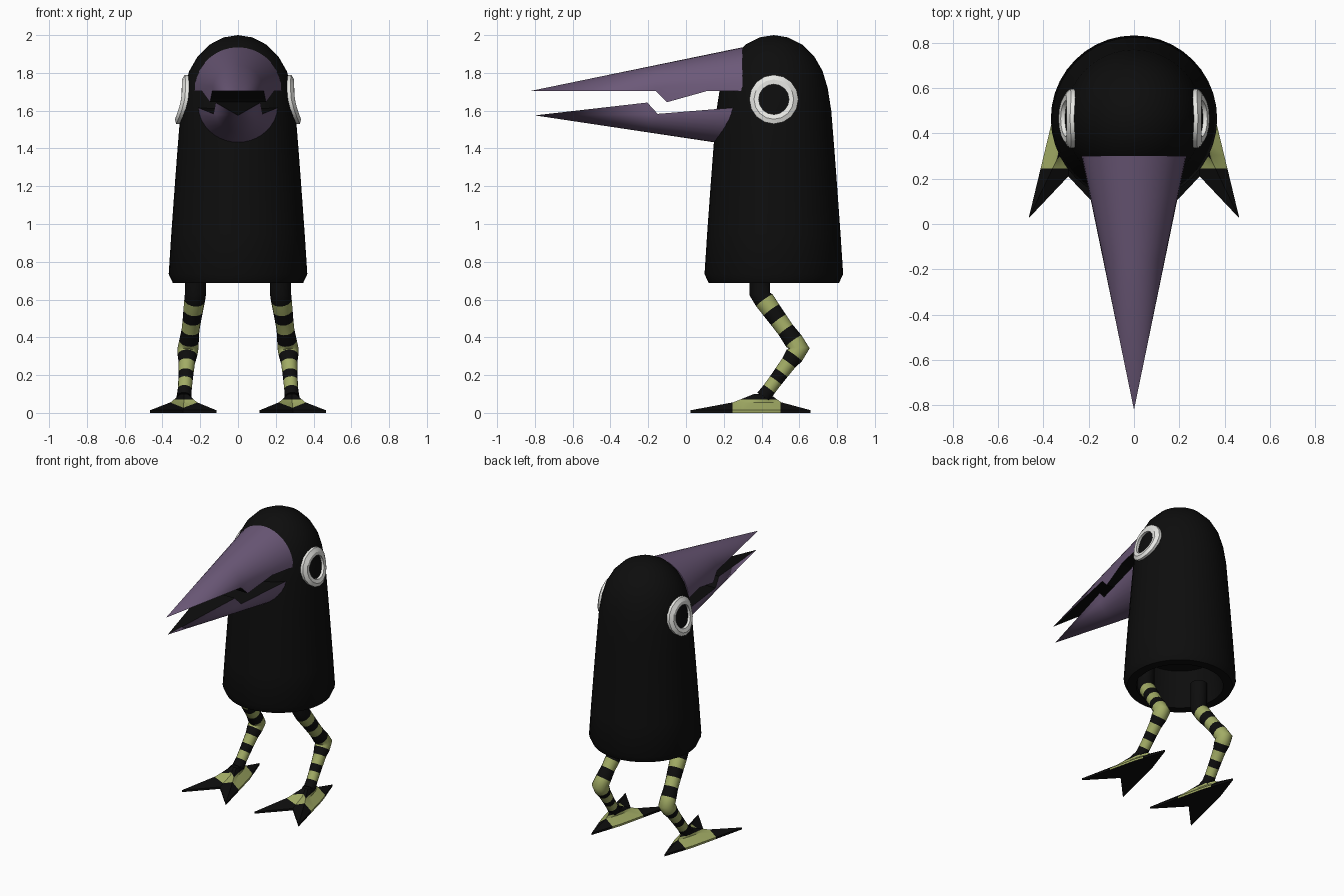
import bpy, bmesh
from math import sin, cos, pi, sqrt, radians
from mathutils import Vector

if "Cube" in bpy.data.objects:
    bpy.data.objects.remove(bpy.data.objects["Cube"])


def material(name, rgb):
    m = bpy.data.materials.new(name)
    m.use_nodes = True
    m.diffuse_color = (*rgb, 1)
    m.node_tree.nodes["Principled BSDF"].inputs["Base Color"].default_value = (*rgb, 1)
    return m


BLACK = material("black", (0.004, 0.004, 0.004))
PURPLE = material("dusky purple", (0.15, 0.1, 0.19))
LIME = material("dull lime", (0.36, 0.41, 0.13))
WHITE = material("off white", (0.8, 0.8, 0.77))


def finish(bm, name, mats, angle=35):
    bmesh.ops.remove_doubles(bm, verts=bm.verts, dist=1e-5)
    bmesh.ops.recalc_face_normals(bm, faces=bm.faces)
    me = bpy.data.meshes.new(name)
    bm.to_mesh(me)
    bm.free()
    for m in mats:
        me.materials.append(m)
    ob = bpy.data.objects.new(name, me)
    bpy.context.collection.objects.link(ob)
    bpy.ops.object.select_all(action="DESELECT")
    ob.select_set(True)
    bpy.context.view_layer.objects.active = ob
    bpy.ops.object.shade_smooth_by_angle(angle=radians(angle))
    return ob


def bridge(bm, a, b, mat=0, skip=0):
    """Join two vertex rings with quads, with a rule for the material."""
    n = len(a)
    for i in range(n - skip):
        j = (i + 1) % n
        f = bm.faces.new((a[i], a[j], b[j], b[i]))
        f.material_index = mat(i) if callable(mat) else mat


def ring(bm, points):
    return [bm.verts.new(p) for p in points]


# Body: turned bell with a hollow underside
CY = 0.465
OUTER = [(0.345, 0.688), (0.367, 0.735), (0.353, 0.95), (0.335, 1.2), (0.32, 1.4),
         (0.304, 1.6), (0.285, 1.72), (0.258, 1.81), (0.215, 1.885), (0.15, 1.95),
         (0.075, 1.988)]


def body_radius(z):
    for (r0, z0), (r1, z1) in zip(OUTER, OUTER[1:]):
        if z0 <= z <= z1:
            return r0 + (r1 - r0) * (z - z0) / (z1 - z0)
    return 0


bm = bmesh.new()
profile = [(0.26, 0.95), (0.285, 0.688)] + OUTER
rings = [ring(bm, [(r * cos(k * pi / 20), CY + r * sin(k * pi / 20), z) for k in range(40)])
         for r, z in profile]
for a, b in zip(rings, rings[1:]):
    bridge(bm, a, b)
bm.faces.new(rings[0])
top = bm.verts.new((0, CY, 2.0))
for i in range(40):
    bm.faces.new((rings[-1][i], rings[-1][(i + 1) % 40], top))
finish(bm, "body", [BLACK], 40)


# Beak halves: half cones with a toothed rim and a dark mouth face
def beak(name, stations, width, height, sign):
    """Each station is y, base height of the half cone, height of its rim."""
    tip = stations[0][0]
    n = 18
    bm = bmesh.new()
    rings = []
    for y, base, rim in stations:
        w, h = width * (y - tip), height * (y - tip)
        pts = [(w, y, rim)]
        pts += [(w * cos(k * pi / n), y, base + sign * h * sin(k * pi / n))
                for k in range(1, n)]
        rings.append(ring(bm, pts + [(-w, y, rim)]))
    for a, b in zip(rings, rings[1:]):
        bridge(bm, a, b, lambda i: 1 if i == n else 0)
    bm.faces.new(rings[-1])
    bmesh.ops.dissolve_degenerate(bm, dist=1e-5, edges=bm.edges)
    finish(bm, name, [PURPLE, BLACK], 50)


Z = 1.705
beak("upper_beak", [(-0.82, Z, Z), (-0.16, Z, Z), (-0.1, Z, 1.645), (0.115, Z, Z), (0.3, Z, Z)],
     0.206, 0.206, 1)
low = [(-0.8, 1.575), (-0.205, 1.643), (-0.15, 1.583), (0.24, 1.615), (0.3, 1.62)]
beak("lower_beak", [(y, 1.575 + 0.04 * (y + 0.8), rim) for y, rim in low], 0.2, 0.19, -1)


# Eye rings: raised bands wrapped on the body
def eye(name, side):
    bm = bmesh.new()
    n = 16
    rings = []
    for rad, off in ((0.08, -0.02), (0.08, 0.018), (0.105, 0.026), (0.13, 0.018), (0.13, -0.02)):
        pts = []
        for k in range(n):
            dy, z = rad * cos(2 * pi * k / n), 1.66 + rad * sin(2 * pi * k / n)
            x = sqrt(body_radius(z) ** 2 - dy * dy) + off
            pts.append((side * x, CY + dy, z))
        rings.append(ring(bm, pts))
    for a, b in zip(rings, rings[1:]):
        bridge(bm, a, b)
    finish(bm, name, [WHITE], 30)


# Legs: bent tubes striped from hip to ankle
HIP, KNEE, ANKLE = (Vector(p) for p in ((0.225, 0.39, 0.63), (0.265, 0.6, 0.34), (0.285, 0.41, 0.085)))


def leg(name, side):
    path = [(HIP + Vector((0, 0, 0.19)), 0.055, 0), (HIP, 0.056, 0)]
    for t, r, stripe in ((0.12, 0.055, 1), (0.3, 0.052, 0), (0.48, 0.049, 1),
                         (0.66, 0.047, 0), (0.86, 0.052, 1)):
        path.append((HIP.lerp(KNEE, t), r, stripe))
    path.append((KNEE, 0.055, 1))
    for t, r, stripe in ((0.14, 0.052, 0), (0.3, 0.043, 1), (0.5, 0.04, 0),
                         (0.66, 0.038, 1), (0.84, 0.037, 0), (1, 0.04, 0)):
        path.append((KNEE.lerp(ANKLE, t), r, stripe))
    bm = bmesh.new()
    rings = []
    for i, (p, r, s) in enumerate(path):
        t = (path[min(i + 1, len(path) - 1)][0] - path[max(i - 1, 0)][0]).normalized()
        across = t.cross(Vector((1, 0, 0))).normalized()
        out = across.cross(t)
        pts = [p + r * (out * cos(k * pi / 7) + across * sin(k * pi / 7)) for k in range(14)]
        rings.append(ring(bm, [(side * v.x, v.y, v.z) for v in pts]))
    for i in range(len(rings) - 1):
        bridge(bm, rings[i], rings[i + 1], path[i][2])
    bm.faces.new(rings[0])
    bm.faces.new(rings[-1])
    finish(bm, name, [BLACK, LIME], 60)


# Feet: forked flat soles rising to the ankle
CORNERS = [(0.465, 0.025), (0.365, 0.44), (0.29, 0.66), (0.215, 0.44), (0.115, 0.025), (0.29, 0.21)]


def foot(name, side):
    outline = []
    for a, b in zip(CORNERS, CORNERS[1:] + CORNERS[:1]):
        a, b = Vector(a), Vector(b)
        outline += [a, a.lerp(b, 1 / 3), a.lerp(b, 2 / 3)]
    centre = Vector((0.285, 0.4))
    bm = bmesh.new()
    rings = []
    for scale, z in ((1, 0), (1, 0.014), (0.4, 0.056)):
        pts = [centre + (p - centre) * scale for p in outline]
        rings.append(ring(bm, [(side * p.x, p.y, z) for p in pts]))
    pts = [centre + (p - centre).normalized() * 0.042 for p in outline]
    rings.append(ring(bm, [(side * p.x, p.y, 0.1) for p in pts]))
    for a, b in zip(rings, rings[1:]):
        bridge(bm, a, b)
    bm.faces.new(rings[0])
    bm.faces.new(rings[-1])
    # Cut the stripe borders, then colour the band around the ankle
    for co, no in (((0, 0.245, 0), (0, 1, 0)), ((0, 0.5, 0), (0, 1, 0)), ((0, 0, 0.07), (0, 0, 1))):
        bmesh.ops.bisect_plane(bm, geom=bm.verts[:] + bm.edges[:] + bm.faces[:],
                               plane_co=co, plane_no=no)
    for f in bm.faces:
        c = f.calc_center_median()
        if 0.245 < c.y < 0.5 and 0.005 < c.z < 0.07:
            f.material_index = 1
    finish(bm, name, [BLACK, LIME], 25)


for label, side in (("left", 1), ("right", -1)):
    eye(label + "_eye_ring", side)
    leg(label + "_leg", side)
    foot(label + "_foot", side)
